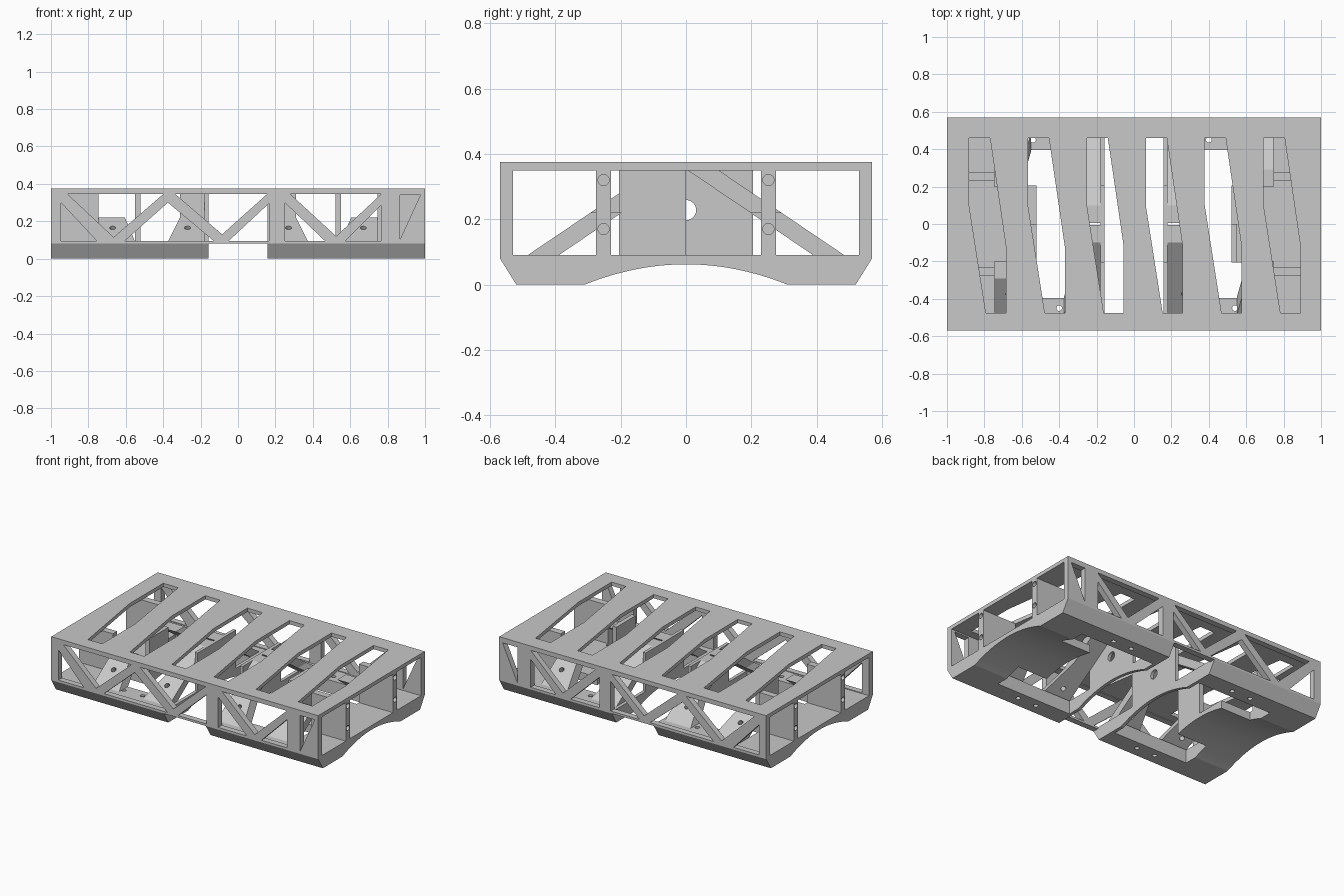
import bpy, bmesh, math
from mathutils import Matrix, Vector

cube = bpy.data.objects.get("Cube")
if cube:
    bpy.data.objects.remove(cube, do_unlink=True)

grey = bpy.data.materials.new("matte grey")
grey.use_nodes = True
colour = (0.58, 0.58, 0.58, 1)
grey.diffuse_color = colour
grey.node_tree.nodes["Principled BSDF"].inputs["Base Color"].default_value = colour


def loft(bm, ring_a, ring_b):
    """Closed solid between two matching rings of points."""
    a = [bm.verts.new(p) for p in ring_a]
    b = [bm.verts.new(p) for p in ring_b]
    bm.faces.new(a)
    bm.faces.new(b[::-1])
    for i in range(len(a)):
        j = (i + 1) % len(a)
        bm.faces.new((a[j], a[i], b[i], b[j]))


def prism(bm, pts, axis, lo, hi):
    """Extrude a flat outline along one axis."""
    def ring(d):
        return [Vector(p[:axis] + (d,) + p[axis:]) for p in pts]
    loft(bm, ring(lo), ring(hi))


def box(bm, x, y, z):
    x0, x1 = sorted(x)
    y0, y1 = sorted(y)
    prism(bm, [(x0, y0), (x1, y0), (x1, y1), (x0, y1)], 2, *z)


def drill(bm, centre, direction, radius, depth):
    turn = Vector(direction).to_track_quat("Z", "Y").to_matrix().to_4x4()
    bmesh.ops.create_cone(bm, cap_ends=True, segments=24, radius1=radius,
                          radius2=radius, depth=depth,
                          matrix=Matrix.Translation(centre) @ turn)


def make(name, bm):
    bmesh.ops.recalc_face_normals(bm, faces=bm.faces)
    mesh = bpy.data.meshes.new(name)
    bm.to_mesh(mesh)
    bm.free()
    mesh.materials.append(grey)
    obj = bpy.data.objects.new(name, mesh)
    bpy.context.scene.collection.objects.link(obj)
    return obj


def carve(obj, cutter_bm):
    """Subtract the cutter solids and keep the result as plain mesh."""
    cutter = make("cutter", cutter_bm)
    cutter.hide_render = True
    mod = obj.modifiers.new("cut", "BOOLEAN")
    mod.operation, mod.object, mod.solver = "DIFFERENCE", cutter, "EXACT"
    deps = bpy.context.evaluated_depsgraph_get()
    mesh = bpy.data.meshes.new_from_object(obj.evaluated_get(deps))
    obj.modifiers.clear()
    obj.data = mesh
    bpy.data.objects.remove(cutter, do_unlink=True)


FLOOR, CEIL, TOP = 0.09, 0.35, 0.375
W, D = 1.0, 0.57

# Top deck with six slanted slots
bm = bmesh.new()
box(bm, (-W, W), (-D, D), (CEIL, TOP))
deck = make("top_deck", bm)
slot = [(0, 0.46), (0.112, 0.46), (0.197, -0.12), (0.197, -0.475),
        (0.09, -0.475), (0, 0.1)]
bm = bmesh.new()
for i in range(6):
    prism(bm, [(x - 0.882 + 0.315 * i, y) for x, y in slot], 2, 0.3, 0.4)
carve(deck, bm)

# Long side walls with triangular truss windows
windows = [
    [(-0.947, 0.30), (-0.947, 0.095), (-0.755, 0.095)],
    [(-0.91, 0.345), (-0.40, 0.345), (-0.665, 0.115)],
    [(-0.375, 0.30), (-0.605, 0.095), (-0.13, 0.095)],
    [(-0.335, 0.345), (0.155, 0.345), (-0.085, 0.13)],
    [(0.165, 0.295), (0.165, 0.095), (-0.05, 0.095)],
    [(0.25, 0.30), (0.25, 0.095), (0.465, 0.095)],
    [(0.28, 0.345), (0.765, 0.345), (0.525, 0.12)],
    [(0.765, 0.285), (0.575, 0.095), (0.765, 0.095)],
    [(0.865, 0.34), (0.975, 0.34), (0.865, 0.10)],
]
for side, label in ((-1, "front"), (1, "back")):
    bm = bmesh.new()
    box(bm, (-W, W), (side * 0.53, side * D), (0.08, CEIL))
    wall = make(label + "_truss_wall", bm)
    bm = bmesh.new()
    for tri in windows:
        prism(bm, tri, 1, side * 0.55 - 0.1, side * 0.55 + 0.1)
    carve(wall, bm)

# Arched belly profile, shared by both floor halves
belly = [(-D, FLOOR), (-D, 0.08), (-0.52, 0)]
for i in range(25):
    y = -0.31 + 0.62 * i / 24
    belly.append((y, 0.062 * (1 - (y / 0.31) ** 2)))
belly += [(0.52, 0), (D, 0.08), (D, FLOOR)]

# Inclined plate outlines, measured outward from the middle in x
ramps = {
    "inner_ramp": ([(0.18, FLOOR), (0.375, FLOOR), (0.31, 0.22),
                    (0.31, CEIL), (0.18, CEIL)], 0.27),
    "outer_ramp": ([(0.55, FLOOR), (0.745, FLOOR), (0.745, 0.22),
                    (0.605, 0.22)], 0.67),
}
SLOPE = 1.48


def ramp_y(z):
    return 0.485 - (z - FLOOR) * SLOPE


for sx, end in ((1, "left"), (-1, "right")):
    # Floor half with a central opening and a tongue reaching inward
    bm = bmesh.new()
    prism(bm, belly, 0, *sorted((sx * 0.158, sx * W)))
    floor = make(end + "_arched_floor", bm)
    opening = [(0.18, -0.395), (0.745, -0.395), (0.745, -0.205),
               (0.52, -0.205), (0.52, 0.205), (0.745, 0.205),
               (0.745, 0.395), (0.18, 0.395)]
    bm = bmesh.new()
    prism(bm, [(sx * x, y) for x, y in opening], 2, -0.1, 0.2)
    for x in (0.40, 0.54):
        for y in (-0.45, 0.45):
            drill(bm, (sx * x, y, 0.05), (0, 0, 1), 0.015, 0.3)
    carve(floor, bm)

    # Central bulkhead with a round cable hole
    bm = bmesh.new()
    box(bm, (sx * 0.158, sx * 0.18), (-0.205, 0.205), (FLOOR, CEIL))
    bulkhead = make(end + "_bulkhead", bm)
    bm = bmesh.new()
    drill(bm, (sx * 0.17, 0, 0.228), (1, 0, 0), 0.031, 0.2)
    carve(bulkhead, bm)

    # Half panel standing on the tongue
    bm = bmesh.new()
    box(bm, (sx * 0.52, sx * 0.55), (-0.205, 0), (FLOOR, CEIL))
    make(end + "_half_panel", bm)

    for sy, face in ((-1, "front"), (1, "back")):
        # End mounting wall with two blind screw holes
        bm = bmesh.new()
        box(bm, (sx * 0.745, sx * W), (sy * 0.23, sy * 0.275), (FLOOR, CEIL))
        mount = make(f"{end}_{face}_mounting_wall", bm)
        bm = bmesh.new()
        for z in (0.17, 0.32):
            drill(bm, (sx * W, sy * 0.2525, z), (1, 0, 0), 0.017, 0.16)
        carve(mount, bm)

        # Inclined plates rising from the floor edge to the middle
        for name, (outline, hole_x) in ramps.items():
            bm = bmesh.new()
            loft(bm, [(sx * x, sy * ramp_y(z), z) for x, z in outline],
                 [(sx * x, sy * (ramp_y(z) - 0.095), z) for x, z in outline])
            ramp = make(f"{end}_{face}_{name}", bm)
            bm = bmesh.new()
            drill(bm, (sx * hole_x, sy * ramp_y(0.165), 0.165),
                  (0, sy, SLOPE), 0.016, 0.3)
            carve(ramp, bm)
